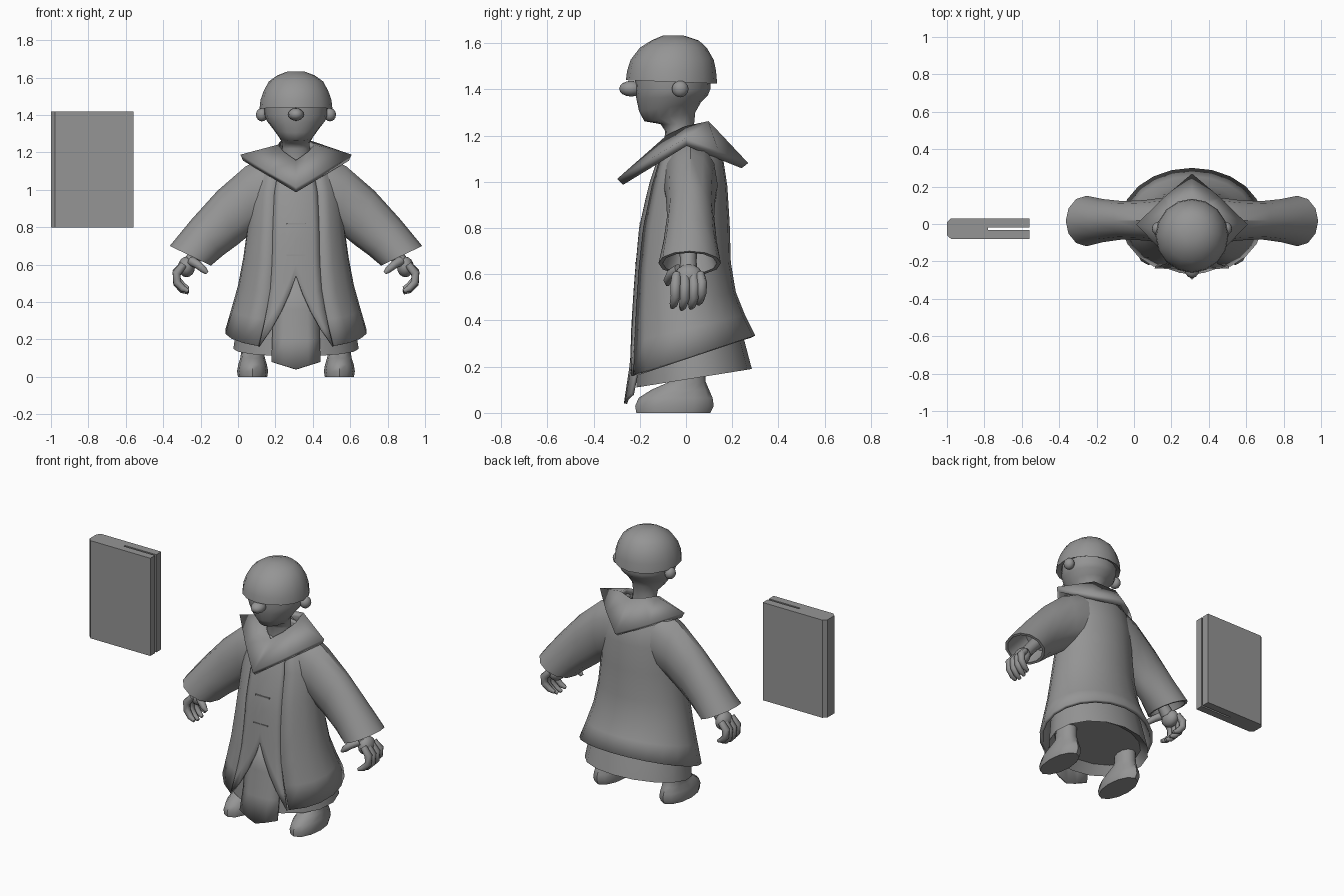
import bpy, bmesh, math
from mathutils import Vector

if "Cube" in bpy.data.objects:
    bpy.data.objects.remove(bpy.data.objects["Cube"])

CX = 0.31  # centre line of the figure
grey = bpy.data.materials.new("plain grey")
grey.diffuse_color = (0.3, 0.3, 0.3, 1)
grey.use_nodes = True
grey.node_tree.nodes["Principled BSDF"].inputs["Base Color"].default_value = grey.diffuse_color


def finish(name, bm, angle=40, thick=0):
    bmesh.ops.recalc_face_normals(bm, faces=bm.faces)
    me = bpy.data.meshes.new(name)
    bm.to_mesh(me)
    bm.free()
    ob = bpy.data.objects.new(name, me)
    bpy.context.collection.objects.link(ob)
    me.materials.append(grey)
    if thick:
        mod = ob.modifiers.new("thickness", 'SOLIDIFY')
        mod.thickness, mod.offset = thick, 0
    bpy.ops.object.select_all(action='DESELECT')
    ob.select_set(True)
    bpy.context.view_layer.objects.active = ob
    bpy.ops.object.shade_smooth_by_angle(angle=math.radians(angle))
    return ob


def loft(name, rings, closed=True, caps=True, angle=40, thick=0):
    bm = bmesh.new()
    rows = [[bm.verts.new(p) for p in r] for r in rings]
    n = len(rows[0])
    for a, b in zip(rows, rows[1:]):
        for i in range(n if closed else n - 1):
            j = (i + 1) % n
            bm.faces.new((a[i], a[j], b[j], b[i]))
    if caps:
        bm.faces.new(rows[0])
        bm.faces.new(rows[-1])
    return finish(name, bm, angle, thick)


def ring(rx, yf, yb, zf, zb=None, dx=0, n=16, gap=0):
    """Oval ring, tilted from zf at the front to zb at the back, optionally open in front."""
    zb = zf if zb is None else zb
    t0 = math.asin(gap / rx) if gap else 0
    pts = []
    for i in range(n):
        t = t0 + (2 * math.pi - 2 * t0) * i / (n - 1 if gap else n)
        s = -math.cos(t)
        pts.append((CX + dx + rx * math.sin(t), (yf + yb) / 2 + (yb - yf) / 2 * s,
                    zf + (zb - zf) * (s + 1) / 2))
    return pts


def tube(name, pts, radii, n=8):
    pts = [Vector(p) for p in pts]
    rings = []
    for i, (p, r) in enumerate(zip(pts, radii)):
        d = (pts[min(i + 1, len(pts) - 1)] - pts[max(i - 1, 0)]).normalized()
        u = d.cross(Vector((0, 1, 0.01))).normalized()
        v = d.cross(u)
        rings.append([p + r * (u * math.cos(k * math.tau / n) + v * math.sin(k * math.tau / n))
                      for k in range(n)])
    return loft(name, rings, angle=60)


def ball(name, c, size):
    bm = bmesh.new()
    bmesh.ops.create_uvsphere(bm, u_segments=12, v_segments=8, radius=1)
    for v in bm.verts:
        v.co = Vector(c) + Vector(a * b for a, b in zip(v.co, size))
    return finish(name, bm, 60)


# Head and neck
loft("head", [ring(.085, -.10, .04, 1.12), ring(.074, -.09, .03, 1.22), ring(.073, -.11, .035, 1.25),
              ring(.09, -.18, .04, 1.262, 1.30), ring(.122, -.203, .065, 1.305, 1.345),
              ring(.155, -.215, .095, 1.36, 1.375), ring(.167, -.222, .105, 1.40),
              ring(.167, -.22, .11, 1.46)], angle=60)
ball("nose", (CX, -.237, 1.403), (.042, .052, .034))
for s in (-1, 1):
    ball("ear", (CX + s * .182, -.025, 1.402), (.032, .036, .036))

# Bowl-cut hair
loft("hair", [ring(.165, -.225, .11, 1.455, 1.44), ring(.195, -.26, .135, 1.44, 1.425),
              ring(.19, -.255, .13, 1.48), ring(.173, -.24, .12, 1.528), ring(.145, -.20, .09, 1.58),
              ring(.10, -.15, .055, 1.612), ring(.045, -.10, -.01, 1.633)], angle=50)

# Pointed collar: square outside, narrow neck inside
half_out = [(0, -.285, 1.0), (.145, -.145, 1.085), (.29, 0, 1.172), (.145, .13, 1.12), (0, .255, 1.07)]
half_in = [(0, -.11, 1.145), (.06, -.07, 1.19), (.09, 0, 1.225), (.075, .085, 1.25), (0, .10, 1.235)]


def mirror_loop(h):
    return [(CX + x, y, z) for x, y, z in h] + [(CX - x, y, z) for x, y, z in h[-2:0:-1]]


loft("collar", [mirror_loop(half_out), mirror_loop(half_in)], caps=False, angle=20, thick=.036)

# Under-robe, closed underneath
loft("under_robe", [ring(.30, -.17, .22, .17, .23), ring(.335, -.215, .285, .11, .19),
                    ring(.31, -.21, .24, .28, .36), ring(.25, -.19, .16, .6)])

# Long coat, open in front
coat = [(.37, -.262, .29, .15, .33, .20), (.335, -.245, .245, .30, .42, .165),
        (.30, -.23, .205, .45, .52, .137), (.272, -.217, .183, .62, .65, .125),
        (.248, -.20, .178, .80, .82, .122), (.235, -.16, .168, .98, .98, .115),
        (.205, -.12, .15, 1.10, 1.10, .095), (.09, -.075, .08, 1.20, 1.20, .07)]
loft("coat", [ring(a, b, c, d, e, n=19, gap=g) for a, b, c, d, e, g in coat],
     closed=False, caps=False, thick=.022)


def front_at(z):
    """Front depth, width and opening of the coat at height z."""
    for lo, hi in zip(coat, coat[1:]):
        if z <= hi[3]:
            f = max(0, (z - lo[3]) / (hi[3] - lo[3]))
            return [lo[k] + (hi[k] - lo[k]) * f for k in (1, 0, 5)]
    return [coat[-1][k] for k in (1, 0, 5)]


# Vest between the coat edges, with a peaked hem
rows = []
for k in range(11):
    row = []
    for i in range(9):
        u = i / 4 - 1
        hem = .16 + .38 * (1 - abs(u))
        z = hem + (1.19 - hem) * k / 10
        yf, rx, gap = front_at(z)
        x = u * gap
        row.append((CX + x, yf + .17 * (1 - math.sqrt(1 - (x / rx) ** 2)) + .004, z))
    rows.append(row)
loft("vest", rows, closed=False, caps=False, thick=.014)

# Hanging front panel of the under-robe
rows = []
for z, y, w in ((0, -.262, .13), (.2, -.238, .125), (.36, -.222, .12), (.56, -.195, .10)):
    rows.append([(CX + u * w, y + .03 * u * u, z if z else .04 + .04 * abs(u))
                 for u in (-1, -.5, 0, .5, 1)])
loft("front_panel", rows, closed=False, caps=False, thick=.014)

# Vest clasps
for z in (.65, .82):
    bm = bmesh.new()
    bmesh.ops.create_cube(bm, size=1)
    for v in bm.verts:
        v.co = Vector((CX + v.co.x * .10, front_at(z)[0] - .002 + v.co.y * .008, z + v.co.z * .008))
    finish("clasp", bm)


def sleeve_ring(s, top, bot, hw, cy, k=1, n=12):
    t = Vector((CX + s * top[0], cy, top[1]))
    b = Vector((CX + s * bot[0], cy, bot[1]))
    c, a = (t + b) / 2, (t - b) / 2
    return [c + k * (a * math.cos(i * math.tau / n) + Vector((0, hw, 0)) * math.sin(i * math.tau / n))
            for i in range(n)]


for s in (-1, 1):
    # Wide sleeve with a hollow cuff
    cuff = ((.675, .70), (.455, .595))
    loft("sleeve", [sleeve_ring(s, (.08, 1.19), (.12, .82), .115, .02),
                    sleeve_ring(s, (.17, 1.175), (.18, .79), .118, .02),
                    sleeve_ring(s, (.27, 1.125), (.235, .77), .108, .02),
                    sleeve_ring(s, (.42, .995), (.315, .705), .102, .02),
                    sleeve_ring(s, (.56, .84), (.39, .65), .115, .018),
                    sleeve_ring(s, *cuff, .135, .016),
                    sleeve_ring(s, *cuff, .135, .016, .87),
                    sleeve_ring(s, (.54, .83), (.40, .70), .08, .018)])

    # Hand with curled fingers
    def at(x, y, z):
        return (CX + s * x, y, z)
    tube("wrist", [at(.46, .01, .74), at(.53, .01, .655), at(.565, .01, .61)], [.04, .036, .04])
    ball("palm", at(.585, .012, .588), (.045, .062, .055))
    for y, drop in ((-.045, .0), (-.005, -.008), (.035, -.003), (.068, .015)):
        tube("finger", [at(.60, y * .9, .60), at(.638, y, .555 + drop / 2), at(.636, y, .505 + drop),
                        at(.605, y - .008, .472 + drop), at(.575, y - .014, .458 + drop)],
             [.02, .023, .021, .018, .01])
    tube("thumb", [at(.56, -.03, .62), at(.525, -.065, .60), at(.492, -.08, .572), at(.475, -.08, .555)],
         [.025, .022, .018, .009])

    # Shoe and leg
    d = s * .232
    loft("shoe", [ring(.078, -.215, .105, 0, dx=d, n=12), ring(.083, -.22, .12, .03, dx=d, n=12),
                  ring(.077, -.205, .115, .065, dx=d, n=12), ring(.066, -.15, .10, .10, dx=d, n=12),
                  ring(.06, -.07, .085, .135, dx=d, n=12), ring(.06, -.06, .08, .24, dx=d, n=12)],
         angle=50)

# Book with chamfered spine and a slot between its two halves
outline = [(-1, -.06), (-.978, -.08), (-.56, -.08), (-.56, -.032), (-.78, -.032), (-.78, -.02),
           (-.56, -.02), (-.56, .03), (-.978, .03), (-1, .01)]
loft("book", [[(x, y, z) for x, y in outline] for z in (.80, 1.42)], angle=20)
